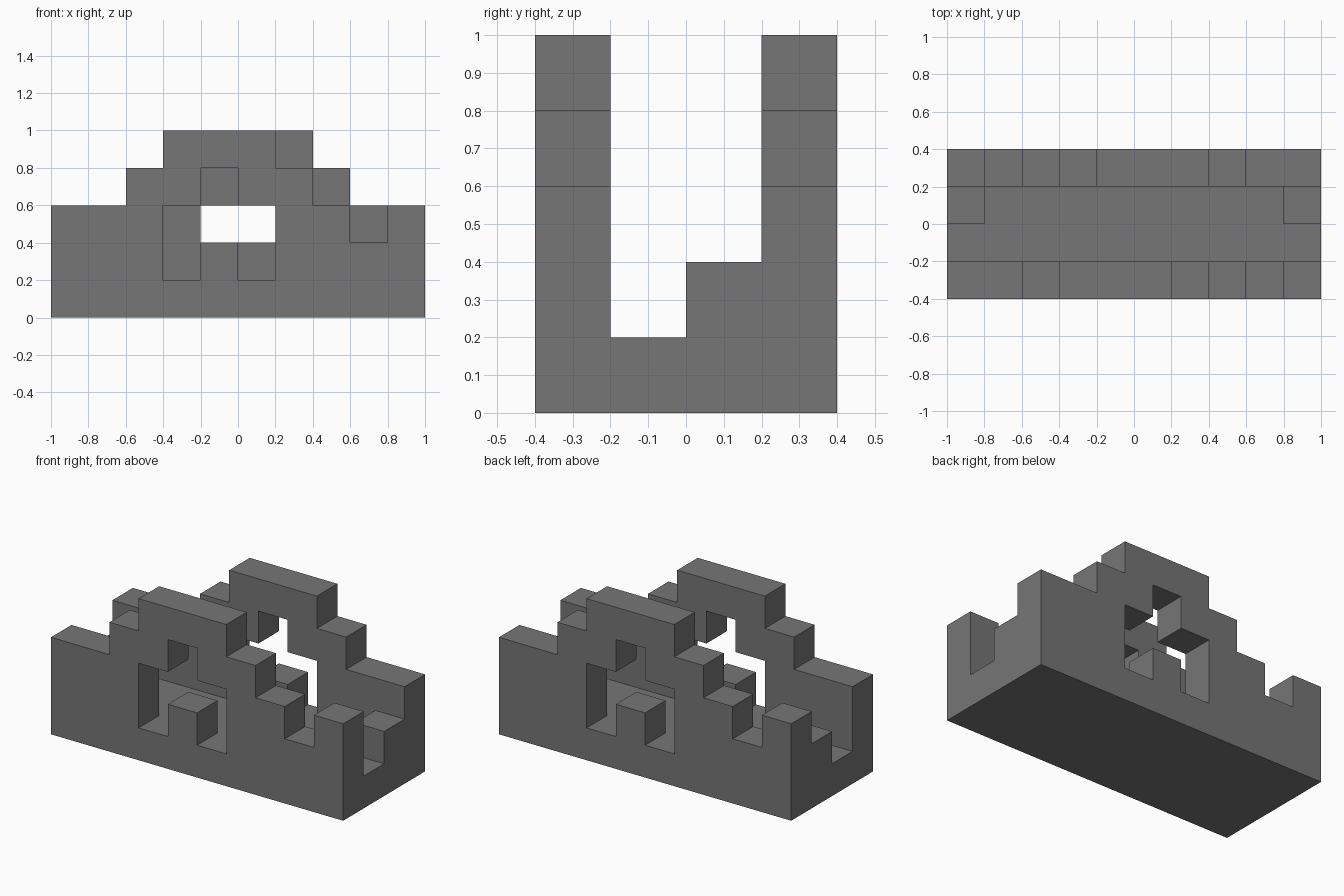
import bpy
import bmesh
import math
from mathutils import Vector

if "Cube" in bpy.data.objects:
    bpy.data.objects.remove(bpy.data.objects["Cube"], do_unlink=True)

UNIT = 0.2
LENGTH, DEPTH = 10, 4

stone = bpy.data.materials.new("grey stone")
stone.use_nodes = True
colour = (0.18, 0.18, 0.18, 1)
stone.diffuse_color = colour
stone.node_tree.nodes["Principled BSDF"].inputs["Base Color"].default_value = colour

# Stepped wall: block heights along its length, and window spans per column
heights = [3, 3, 4, 5, 5, 5, 4, 3, 2, 3]
window = {3: (1, 3), 4: (2, 4), 5: (1, 3)}


def wall_blocks(row, turned):
    """Blocks of one wall; the back wall is the front one turned around."""
    blocks = set()
    for column, height in enumerate(heights):
        low, high = window.get(column, (0, 0))
        x = LENGTH - 1 - column if turned else column
        blocks |= {(x, row, z) for z in range(height) if not low <= z < high}
    return blocks


# Base slab, two walls and a low step at each end of the passage
blocks = {(x, y, 0) for x in range(LENGTH) for y in range(DEPTH)}
blocks |= wall_blocks(0, False) | wall_blocks(DEPTH - 1, True)
blocks |= {(0, 2, 1), (LENGTH - 1, 2, 1)}

# Outer skin only: a face wherever a block has no neighbour
bm = bmesh.new()
for block in blocks:
    centre = Vector(block) + Vector((0.5, 0.5, 0.5))
    for axis in range(3):
        for sign in (-1, 1):
            normal = Vector((0, 0, 0))
            normal[axis] = sign
            if tuple(int(c + n) for c, n in zip(block, normal)) in blocks:
                continue
            u = Vector((0, 0, 0))
            u[(axis + 1) % 3] = 0.5
            v = normal.cross(u)
            corners = [centre + normal / 2 + a * u + b * v
                       for a, b in ((-1, -1), (1, -1), (1, 1), (-1, 1))]
            bm.faces.new([bm.verts.new(c) for c in corners])

bmesh.ops.remove_doubles(bm, verts=bm.verts, dist=0.01)
bmesh.ops.dissolve_limit(bm, angle_limit=math.radians(1),
                         verts=bm.verts, edges=bm.edges)
bmesh.ops.translate(bm, verts=bm.verts, vec=(-LENGTH / 2, -DEPTH / 2, 0))
bmesh.ops.scale(bm, verts=bm.verts, vec=(UNIT, UNIT, UNIT))

mesh = bpy.data.meshes.new("stepped_walls_on_base")
bm.to_mesh(mesh)
bm.free()
mesh.materials.append(stone)
bpy.context.collection.objects.link(
    bpy.data.objects.new("stepped_walls_on_base", mesh))
